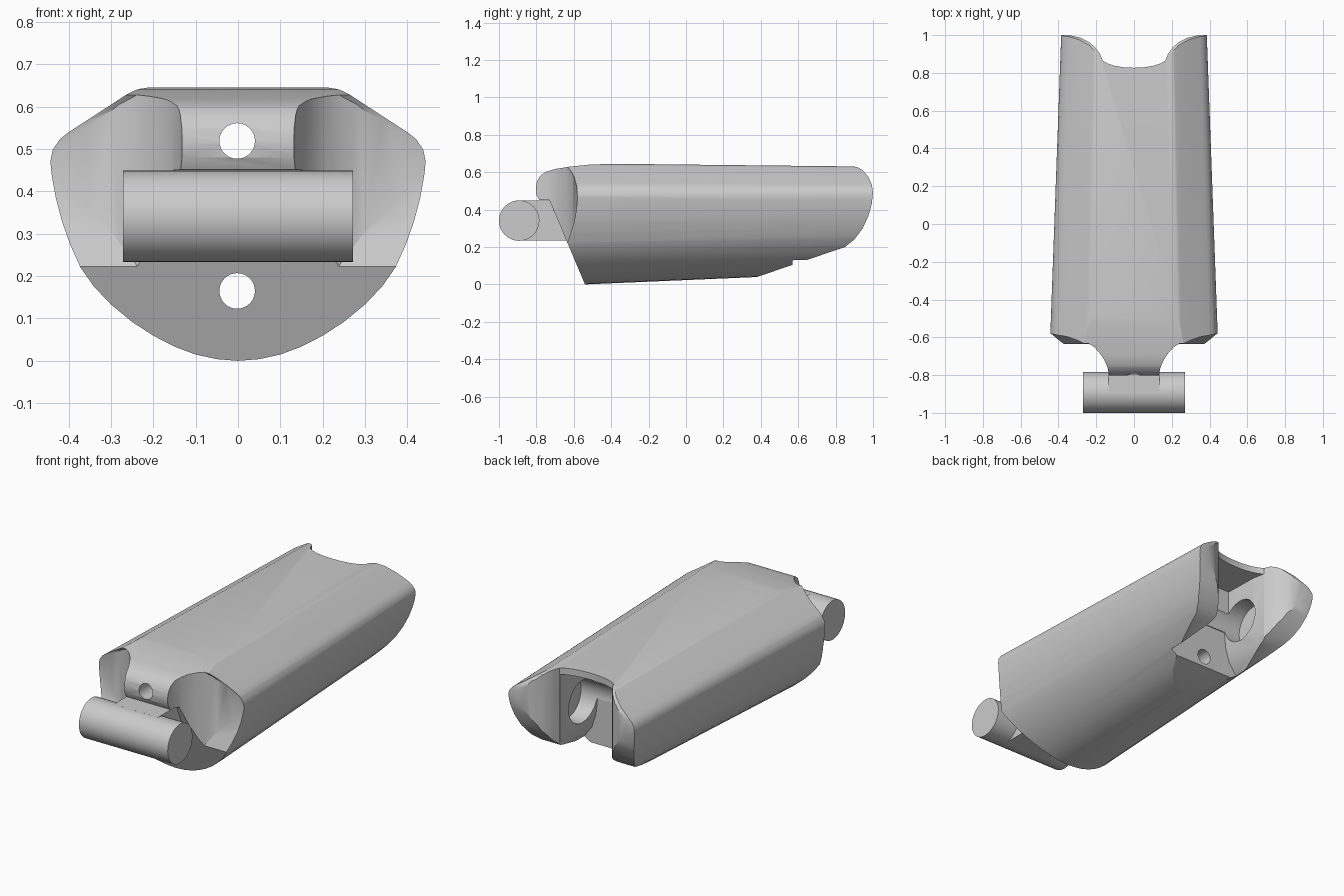
import bpy, bmesh, math
from mathutils import Matrix

if "Cube" in bpy.data.objects:
    bpy.data.objects.remove(bpy.data.objects["Cube"])


def make_object(name, bm):
    bmesh.ops.recalc_face_normals(bm, faces=bm.faces[:])
    me = bpy.data.meshes.new(name)
    bm.to_mesh(me)
    bm.free()
    ob = bpy.data.objects.new(name, me)
    bpy.context.collection.objects.link(ob)
    return ob


def loft(name, rings):
    bm = bmesh.new()
    vs = [[bm.verts.new(p) for p in r] for r in rings]
    n = len(vs[0])
    for a, b in zip(vs, vs[1:]):
        for i in range(n):
            bm.faces.new((a[i], a[(i + 1) % n], b[(i + 1) % n], b[i]))
    bm.faces.new(vs[0])
    bm.faces.new(vs[-1])
    return make_object(name, bm)


def prism(name, pts, axis, lo, hi):
    put = {'x': lambda p, d: (d, p[0], p[1]),
           'y': lambda p, d: (p[0], d, p[1]),
           'z': lambda p, d: (p[0], p[1], d)}[axis]
    return loft(name, [[put(p, d) for p in pts] for d in (lo, hi)])


def rod(name, centre, r, length, axis, seg=40):
    bm = bmesh.new()
    rot = Matrix.Rotation(math.pi / 2, 4, 'Y' if axis == 'x' else 'X')
    bmesh.ops.create_cone(bm, cap_ends=True, segments=seg, radius1=r, radius2=r,
                          depth=length, matrix=Matrix.Translation(centre) @ rot)
    return make_object(name, bm)


def combine(target, tool, op):
    m = target.modifiers.new(op, 'BOOLEAN')
    m.object, m.operation, m.solver = tool, op, 'EXACT'
    bpy.context.view_layer.objects.active = target
    bpy.ops.object.modifier_apply(modifier=m.name)
    bpy.data.objects.remove(tool)


def both_sides(half):
    return half + [(-x, v) for x, v in reversed(half) if x > 1e-6]


# Tapered body: flat top, sloped shoulders, round underside
half = [(0, 0), (.05, .004), (.1, .015), (.15, .034), (.2, .06), (.25, .093), (.3, .135),
        (.34, .178), (.37, .222), (.395, .275), (.415, .33), (.43, .385), (.44, .44),
        (.443, .47), (.437, .498), (.42, .522), (.40, .538), (.25, .634), (.235, .641), (.215, .645)]


def section(y):
    w = 1 - .13 * (y + .58) / 1.58
    zb = .043 * (y + .54)
    zt = .645 - .011 * (y + .4)
    return [(x * w, y, zb + z / .645 * (zt - zb)) for x, z in both_sides(half)]


body = loft("finger_segment", [section(y) for y in (-.85, 1.05)])

# Side silhouette: rounded tongue, slanted front, rounded back end
outline = [(-.54, -.01), (.38, -.01), (.38, .04), (.85, .20), (.90, .24), (.945, .30), (.975, .365),
           (.993, .43), (1.0, .49), (.993, .535), (.975, .575), (.945, .61), (.92, .625), (.89, .632),
           (.8, .7), (-.4, .7), (-.4, .645), (-.52, .64), (-.62, .63), (-.70, .617), (-.75, .602),
           (-.78, .58), (-.797, .55), (-.803, .515), (-.80, .48), (-.785, .452), (-.73, .45), (-.54, 0)]
combine(body, prism("silhouette", outline, 'x', -.6, .6), 'INTERSECT')

# Front scoops beside the tongue, for the neighbouring fork
plan = [(.132, -1.1), (.132, -.80), (.14, -.76), (.157, -.72), (.18, -.685), (.21, -.652),
        (.245, -.63), (.30, -.607), (.36, -.592), (.46, -.578), (.7, -.57), (.7, -1.1)]
depth = [(-1.1, .1), (-.60, .1), (-.635, .22), (-.615, .28), (-.597, .34), (-.586, .40), (-.58, .46),
         (-.584, .52), (-.597, .57), (-.615, .605), (-.635, .63), (-.66, .7), (-1.1, .7)]
for s in (1, -1):
    scoop = prism("scoop", [(s * x, y) for x, y in plan], 'z', 0, .8)
    combine(scoop, prism("scoop_depth", depth, 'x', -.9, .9), 'INTERSECT')
    combine(body, scoop, 'DIFFERENCE')

# Rear notch that leaves two rounded fork arms
notch = [(0, .827), (.05, .829), (.1, .837), (.14, .85), (.165, .865), (.18, .90), (.205, .935),
         (.24, .965), (.28, .985), (.33, .997), (.38, 1.0), (.5, 1.0), (.5, 1.2)]
combine(body, prism("notch", both_sides(notch), 'z', -.2, .9), 'DIFFERENCE')

# Cavity under the roof lip, flared at the bottom
cavity = [(.145, .6), (.15, .8), (.165, .87), (.165, 1.2)]
combine(body, prism("cavity", both_sides(cavity), 'z', -.2, .595), 'DIFFERENCE')
flare = [(.14, .36), (.15, .27), (.175, .19), (.22, .13), (.28, .09), (.28, -.1)]
combine(body, prism("flare", both_sides(flare), 'y', .57, 1.2), 'DIFFERENCE')

# Blind hinge socket across the fork
combine(body, rod("socket", (0, .69, .385), .118, .48, 'x'), 'DIFFERENCE')

# Neck and hinge pin
combine(body, prism("neck", [(-.89, .235), (-.55, .235), (-.55, .449), (-.89, .449)],
                    'x', -.135, .135), 'UNION')
combine(body, rod("pin", (0, -.892, .341), .108, .542, 'x'), 'UNION')

# Two cord channels running the whole length
for z in (.519, .165):
    combine(body, rod("channel", (-.002, 0, z), .042, 2.4, 'y', 32), 'DIFFERENCE')

bpy.ops.object.select_all(action='DESELECT')
body.select_set(True)
bpy.context.view_layer.objects.active = body
bpy.ops.object.shade_smooth_by_angle(angle=math.radians(25))
